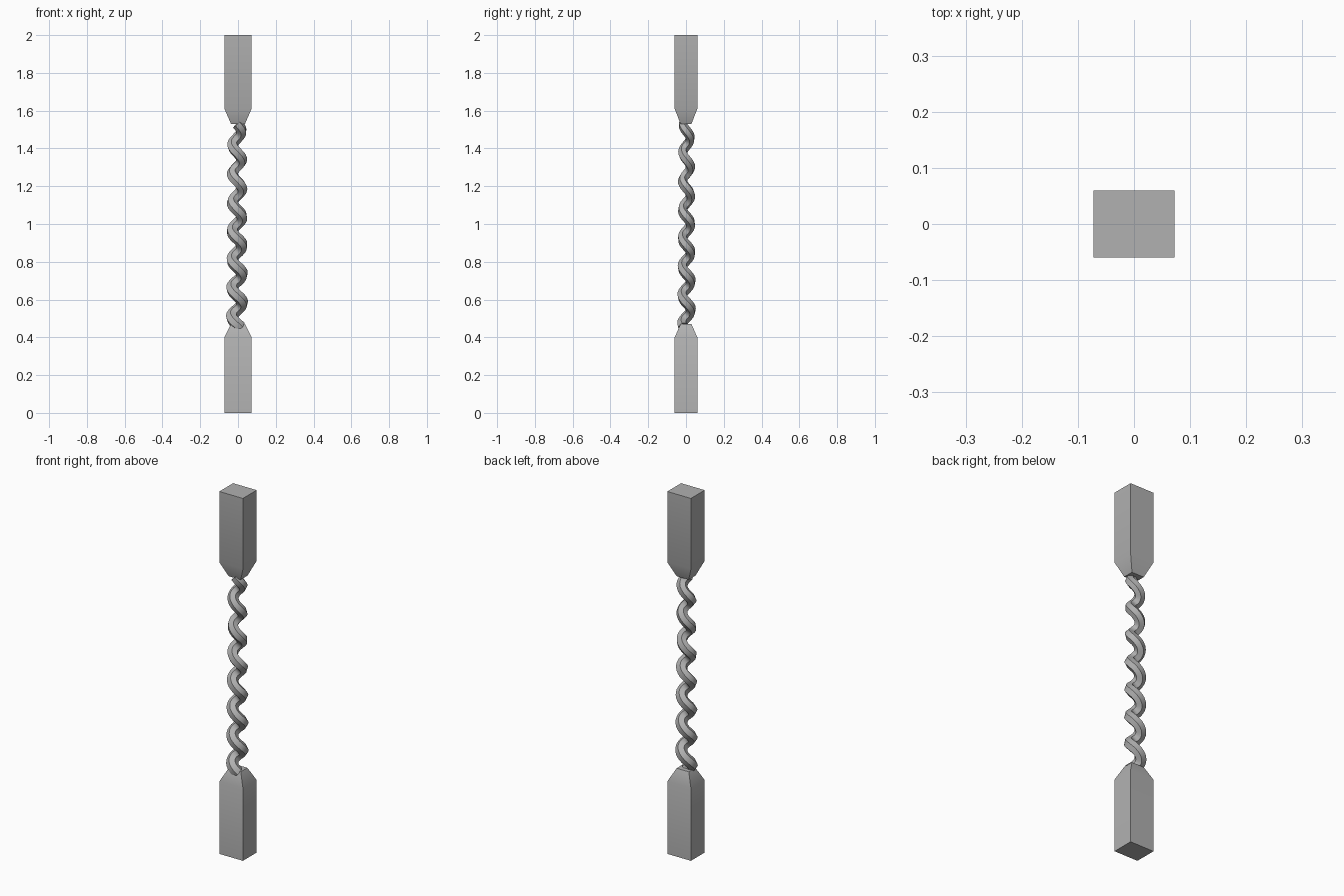
import bpy, bmesh, math

if "Cube" in bpy.data.objects:
    bpy.data.objects.remove(bpy.data.objects["Cube"])

HX, HY = 0.072, 0.06      # block half sizes
NX, NY = 0.037, 0.029     # neck half sizes

grey = bpy.data.materials.new("dark_grey")
grey.diffuse_color = (0.44, 0.44, 0.44, 1)
grey.use_nodes = True
grey.node_tree.nodes["Principled BSDF"].inputs["Base Color"].default_value = grey.diffuse_color


def block(name, levels):
    # Stack of rectangular sections (z, half x, half y)
    bm = bmesh.new()
    rings = [[bm.verts.new((sx * hx, sy * hy, z))
              for sx, sy in ((-1, -1), (1, -1), (1, 1), (-1, 1))]
             for z, hx, hy in levels]
    for a, b in zip(rings, rings[1:]):
        for i in range(4):
            j = (i + 1) % 4
            bm.faces.new((a[i], a[j], b[j], b[i]))
    bm.faces.new(rings[0][::-1])
    bm.faces.new(rings[-1])
    bmesh.ops.recalc_face_normals(bm, faces=bm.faces)
    me = bpy.data.meshes.new(name)
    bm.to_mesh(me)
    bm.free()
    ob = bpy.data.objects.new(name, me)
    bpy.context.collection.objects.link(ob)
    return ob


def finish(ob, angle):
    ob.data.materials.clear()
    ob.data.materials.append(grey)
    bpy.ops.object.select_all(action='DESELECT')
    ob.select_set(True)
    bpy.context.view_layer.objects.active = ob
    bpy.ops.object.shade_smooth_by_angle(angle=math.radians(angle))


# Square end blocks, tapering toward the twisted middle
finish(block("lower_block", [(0, HX, HY), (0.40, HX, HY), (0.47, NX, NY)]), 35)
finish(block("upper_block", [(1.53, NX, NY), (1.61, HX, HY), (2.0, HX, HY)]), 35)

# Twisted single strand: seven turns, slightly slimmer toward the top
Z0, PITCH, STEPS = 0.47, 0.1514, 20
START, END = -0.1, 7.0
cu = bpy.data.curves.new("twisted_strand", 'CURVE')
cu.dimensions = '3D'
cu.bevel_depth = 0.031
cu.bevel_resolution = 1
cu.use_fill_caps = True
sp = cu.splines.new('POLY')
n = round((END - START) * STEPS)
sp.points.add(n)
for i, p in enumerate(sp.points):
    turn = START + i / STEPS
    t = math.tau * turn
    r = 0.028 - 0.005 * i / n
    p.co = (-r * math.sin(t), -r * math.cos(t), Z0 + PITCH * turn, 1)
    p.radius = 1.04 - 0.1 * i / n
tmp = bpy.data.objects.new("strand_curve", cu)
bpy.context.collection.objects.link(tmp)
bpy.context.view_layer.update()
me = bpy.data.meshes.new_from_object(tmp.evaluated_get(bpy.context.evaluated_depsgraph_get()))
bpy.data.objects.remove(tmp)
strand = bpy.data.objects.new("twisted_strand", me)
bpy.context.collection.objects.link(strand)
# Flatten front to back to match the block proportions
for v in me.vertices:
    v.co.x -= 0.005
    v.co.y = v.co.y * 0.84 + 0.003
finish(strand, 35)
